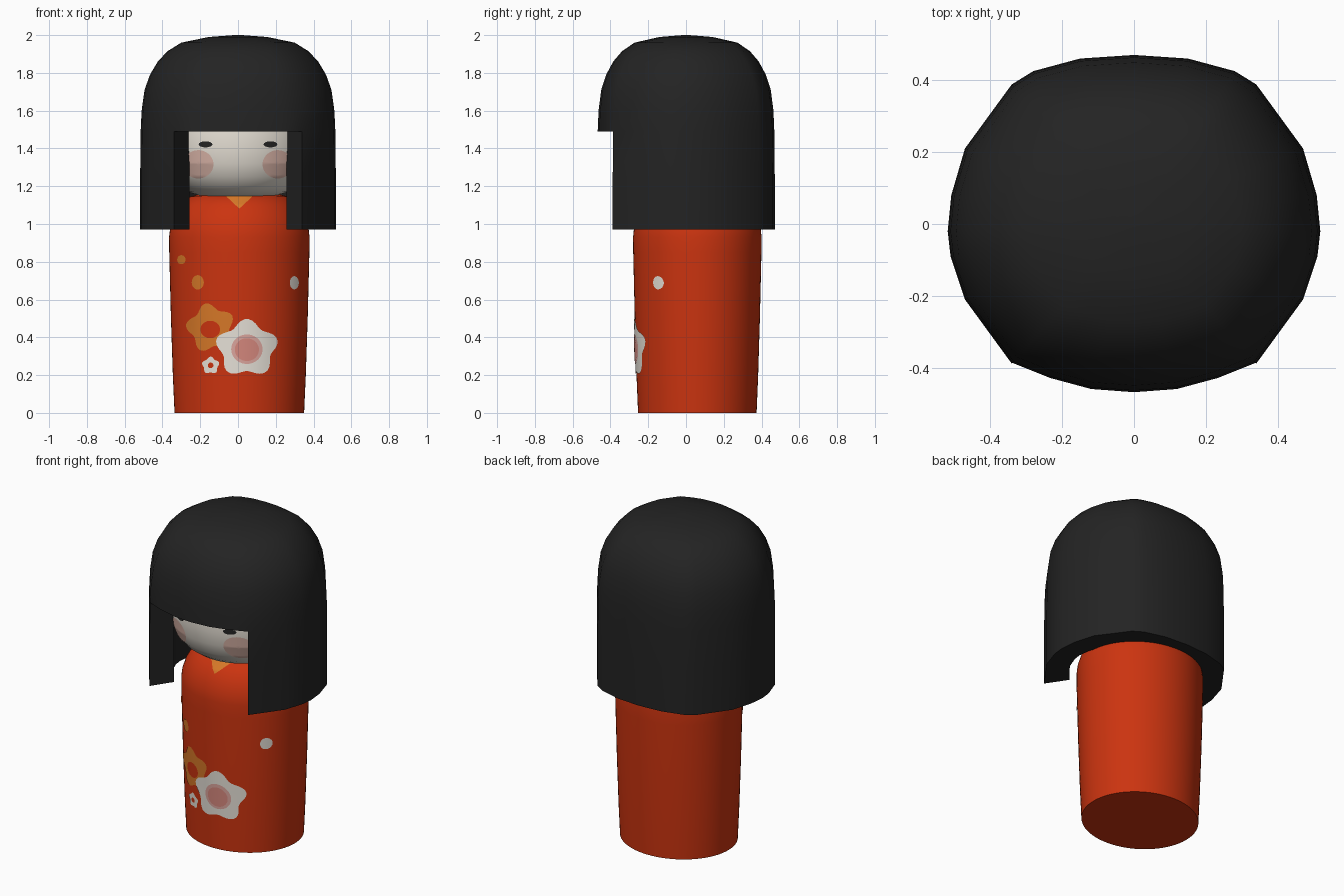
import bpy, bmesh, math

if "Cube" in bpy.data.objects:
    bpy.data.objects.remove(bpy.data.objects["Cube"])


def material(name, rgb):
    m = bpy.data.materials.new(name)
    m.diffuse_color = (*rgb, 1)
    m.use_nodes = True
    m.node_tree.nodes["Principled BSDF"].inputs["Base Color"].default_value = m.diffuse_color
    return m


RED = material("robe red", (0.60, 0.034, 0.005))
BLACK = material("hair black", (0.017, 0.017, 0.017))
SKIN = material("pale skin", (0.80, 0.75, 0.67))
BLUSH = material("cheek blush", (0.72, 0.47, 0.40))
GOLD = material("gold", (0.68, 0.19, 0.021))
WHITE = material("blossom white", (0.80, 0.76, 0.69))
PINK = material("blossom pink", (0.72, 0.38, 0.34))
ROSE = material("blossom rose", (0.68, 0.25, 0.21))


def make_object(name, verts, faces, mat, angle=50, fix=True):
    me = bpy.data.meshes.new(name)
    me.from_pydata(verts, [], faces)
    if fix:
        bm = bmesh.new()
        bm.from_mesh(me)
        bmesh.ops.remove_doubles(bm, verts=bm.verts, dist=1e-5)
        bmesh.ops.recalc_face_normals(bm, faces=bm.faces)
        bm.to_mesh(me)
        bm.free()
    me.materials.append(mat)
    ob = bpy.data.objects.new(name, me)
    bpy.context.collection.objects.link(ob)
    bpy.ops.object.select_all(action='DESELECT')
    ob.select_set(True)
    bpy.context.view_layer.objects.active = ob
    bpy.ops.object.shade_smooth_by_angle(angle=math.radians(angle))
    return ob


# An oval lathe shape: profile of (radius, height), centre and depth ratio
class Lathe:
    def __init__(self, profile, cx, cy, ratio):
        self.p, self.cx, self.cy, self.ratio = profile, cx, cy, ratio

    def build(self, name, mat, n=72):
        verts, faces = [], []
        for r, z in self.p:
            for i in range(n):
                a = 2 * math.pi * i / n
                verts.append((self.cx + r * math.cos(a),
                              self.cy + self.ratio * r * math.sin(a), z))
        for k in range(len(self.p) - 1):
            for i in range(n):
                j = (i + 1) % n
                faces.append((k * n + i, k * n + j, (k + 1) * n + j, (k + 1) * n + i))
        faces.append(tuple(range(n)))
        faces.append(tuple(range((len(self.p) - 1) * n, len(self.p) * n)))
        return make_object(name, verts, faces, mat)

    def front(self, x, z, off):
        """Point on the front surface above (x, z), lifted by off."""
        r = self.p[-1][0]
        for (r0, z0), (r1, z1) in zip(self.p, self.p[1:]):
            if z0 <= z <= z1:
                r = r0 + (r1 - r0) * (z - z0) / (z1 - z0)
                break
        r += off
        dx = min(abs(x - self.cx), r)
        return (x, self.cy - self.ratio * math.sqrt(r * r - dx * dx), z + off * 0.3)


# Thin painted patch following a lathe's front
def patch(name, base, outline, mat, off, rings=8):
    n = len(outline)
    cx = sum(p[0] for p in outline) / n
    cz = sum(p[1] for p in outline) / n
    verts, faces = [base.front(cx, cz, off)], []
    for k in range(1, rings + 1):
        t = k / rings
        verts += [base.front(cx + (x - cx) * t, cz + (z - cz) * t, off) for x, z in outline]
    for i in range(n):
        j = (i + 1) % n
        faces.append((0, 1 + i, 1 + j))
        for k in range(rings - 1):
            a, b = 1 + k * n, 1 + (k + 1) * n
            faces.append((a + i, b + i, b + j, a + j))
    return make_object(name, verts, faces, mat, fix=False)


def oval(cx, cz, rx, rz, lobes=0, amp=0.0, phase=0.0, n=50):
    pts = []
    for i in range(n):
        a = 2 * math.pi * i / n
        k = 1 + amp * math.cos(lobes * (a - math.pi / 2 - phase))
        pts.append((cx + rx * k * math.cos(a), cz + rz * k * math.sin(a)))
    return pts


def polygon(corners, n=12):
    return [(a[0] + (b[0] - a[0]) * t / n, a[1] + (b[1] - a[1]) * t / n)
            for a, b in zip(corners, corners[1:] + corners[:1]) for t in range(n)]


# Robe body
body = Lathe([(0.343, 0), (0.352, 0.2), (0.362, 0.5), (0.371, 0.85), (0.372, 0.93),
              (0.366, 0.98), (0.346, 1.04), (0.311, 1.1), (0.26, 1.145),
              (0.17, 1.168), (0.05, 1.175)], 0.007, 0.06, 0.915)
body.build("robe_body", RED)

# Head
head = Lathe([(0.1, 1.14), (0.2, 1.15), (0.27, 1.17), (0.315, 1.2), (0.36, 1.25),
              (0.388, 1.32), (0.4, 1.4), (0.4, 1.5), (0.38, 1.6), (0.3, 1.75),
              (0.1, 1.84)], 0, 0, 0.9)
head.build("head", SKIN)

# Hair: thick bob shell, with the front left open below the fringe
half = [(0, -0.47), (0.12, -0.461), (0.235, -0.43), (0.34, -0.388), (0.47, -0.21),
        (0.51, -0.09), (0.518, -0.02), (0.508, 0.08), (0.47, 0.21), (0.34, 0.388),
        (0.28, 0.425), (0.15, 0.46), (0, 0.47)]
ring = half + [(-x, y) for x, y in half[-2:0:-1]]
levels = [(1.0, 0.97), (1.0, 1.25), (0.995, 1.49), (0.985, 1.6), (0.955, 1.71),
          (0.9, 1.79), (0.82, 1.86), (0.72, 1.915), (0.58, 1.96), (0.3, 1.99), (0.04, 2.0)]
N, L = len(ring), len(levels)
open_cols = {0, 1, 2, N - 1, N - 2, N - 3}
verts, faces = [], []
for inner in (False, True):
    for s, z in levels:
        zz = 1.49 + (z - 1.49) * 0.75 if inner and z > 1.49 else z
        fx, fy = (0.755, 0.68) if inner else (1, 1)
        verts += [(x * s * fx, y * s * fy, zz) for x, y in ring]
for side in (0, L * N):
    for k in range(L - 1):
        for i in range(N):
            if k < 2 and i in open_cols:
                continue
            j = (i + 1) % N
            faces.append((side + k * N + i, side + k * N + j,
                          side + (k + 1) * N + j, side + (k + 1) * N + i))
    faces.append(tuple(side + (L - 1) * N + i for i in range(N)))
for i in range(N):                       # lower rims of fringe and bob
    k = 2 if i in open_cols else 0
    a, b = k * N + i, k * N + (i + 1) % N
    faces.append((a, b, b + L * N, a + L * N))
for i in (3, N - 3):                     # front edges of the side locks
    for k in (0, 1):
        a, b = k * N + i, (k + 1) * N + i
        faces.append((a, b, b + L * N, a + L * N))
hair = make_object("hair_bob", verts, faces, BLACK)
bm = bmesh.new()                         # drop points unused in the open front
bm.from_mesh(hair.data)
bmesh.ops.delete(bm, geom=[v for v in bm.verts if not v.link_faces], context='VERTS')
bm.to_mesh(hair.data)
bm.free()

# Face paint
for side, s in (("left", -1), ("right", 1)):
    patch(side + "_eye", head, oval(s * 0.172, 1.42, 0.036, 0.016), BLACK, 0.005)
    patch(side + "_cheek", head, oval(s * 0.21, 1.315, 0.08, 0.075), BLUSH, 0.003)

# Collar and blossoms on the robe
patch("collar", body, polygon([(-0.085, 1.166), (0.007, 1.08), (0.1, 1.166)]), GOLD, 0.005, 14)
patch("gold_blossom", body, oval(-0.145, 0.45, 0.115, 0.115, 5, 0.14, 0.2), GOLD, 0.003)
patch("gold_blossom_centre", body, oval(-0.147, 0.44, 0.052, 0.046), RED, 0.005)
patch("white_blossom", body, oval(0.047, 0.34, 0.15, 0.138, 5, 0.13), WHITE, 0.005)
patch("white_blossom_ring", body, oval(0.047, 0.335, 0.083, 0.078), PINK, 0.007)
patch("white_blossom_centre", body, oval(0.047, 0.332, 0.064, 0.06), ROSE, 0.009)
patch("small_blossom", body, oval(-0.145, 0.25, 0.042, 0.042, 5, 0.12), WHITE, 0.003)
patch("small_blossom_centre", body, oval(-0.145, 0.25, 0.015, 0.015), RED, 0.005)
patch("gold_dot_low", body, oval(-0.213, 0.69, 0.032, 0.038), GOLD, 0.003)
patch("gold_dot_high", body, oval(-0.3, 0.81, 0.022, 0.024), GOLD, 0.003)
patch("white_petal", body, oval(0.298, 0.688, 0.024, 0.035), WHITE, 0.003)
